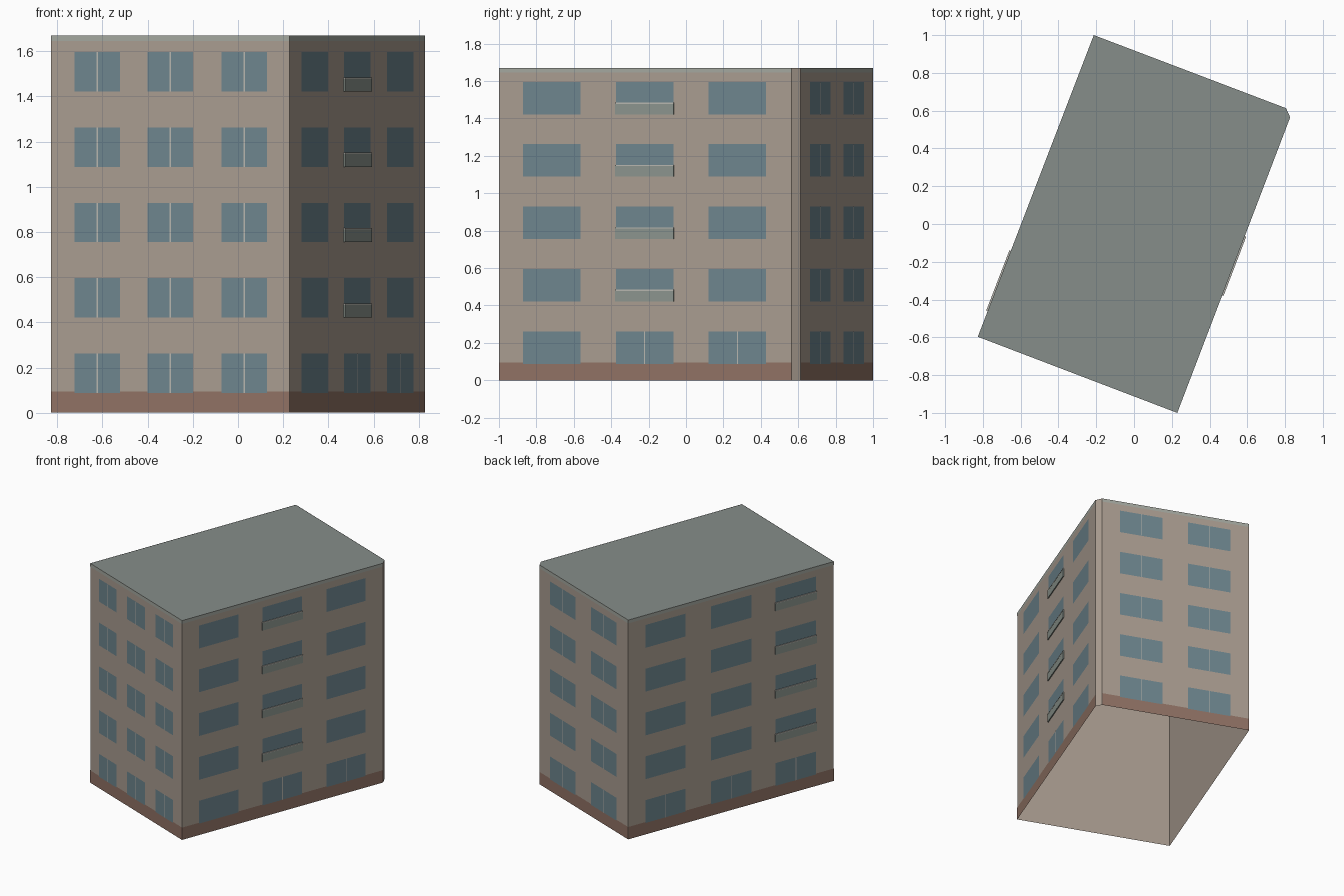
import bpy
from mathutils import Vector

if "Cube" in bpy.data.objects:
    bpy.data.objects.remove(bpy.data.objects["Cube"])

H = 1.67
A, B = Vector((-0.827, -0.597, 0)), Vector((0.229, -1.0, 0))
C, C2, D = Vector((0.827, 0.565, 0)), Vector((0.805, 0.613, 0)), Vector((-0.213, 1.0, 0))
UP = Vector((0, 0, 1))


def material(name, rgb):
    m = bpy.data.materials.new(name)
    m.diffuse_color = (*rgb, 1)
    m.use_nodes = True
    m.node_tree.nodes["Principled BSDF"].inputs["Base Color"].default_value = m.diffuse_color
    return m


WALL = material("wall_tan", (0.40, 0.335, 0.28))
ROOF = material("roof_grey", (0.24, 0.27, 0.255))
TRIM = material("trim_grey", (0.37, 0.39, 0.35))
BASE = material("plinth_brown", (0.28, 0.17, 0.13))
GLASS = material("window_blue", (0.155, 0.235, 0.27))
PANEL = material("balcony_grey", (0.26, 0.30, 0.27))
FRAME = material("frame_light", (0.48, 0.47, 0.43))


def mesh_object(name, verts, faces, mat):
    me = bpy.data.meshes.new(name)
    me.from_pydata([tuple(v) for v in verts], [], faces)
    me.materials.append(mat)
    ob = bpy.data.objects.new(name, me)
    bpy.context.collection.objects.link(ob)
    return ob


class Facade:
    """Wall plane from p to q; places panels by wall fraction u and height z."""

    def __init__(self, name, p, q):
        self.name, self.p, self.d = name, p, q - p
        self.n = self.d.cross(UP).normalized()
        self.length = self.d.length

    def at(self, u, z, out):
        return self.p + self.d * u + UP * z + self.n * out

    def panels(self, part, rects, mat, out):
        verts, faces = [], []
        for u0, u1, z0, z1 in rects:
            i = len(verts)
            verts += [self.at(u, z, out) for u, z in
                      ((u0, z0), (u1, z0), (u1, z1), (u0, z1))]
            faces.append((i, i + 1, i + 2, i + 3))
        if faces:
            mesh_object(f"{self.name}_{part}", verts, faces, mat)

    def boxes(self, part, rects, mat, out):
        verts, faces = [], []
        for u0, u1, z0, z1 in rects:
            i = len(verts)
            for o in (0, out):
                verts += [self.at(u, z, o) for u, z in
                          ((u0, z0), (u1, z0), (u1, z1), (u0, z1))]
            faces.append((i + 4, i + 5, i + 6, i + 7))
            for k in range(4):
                j = (k + 1) % 4
                faces.append((i + k, i + j, i + 4 + j, i + 4 + k))
        if faces:
            mesh_object(f"{self.name}_{part}", verts, faces, mat)


# Wall shell, open underneath, with one narrow bevelled corner
ring = [A, B, C, C2, D]
n = len(ring)
mesh_object("walls", ring + [v + UP * H for v in ring],
            [(i, (i + 1) % n, (i + 1) % n + n, i + n) for i in range(n)], WALL)

# Flat roof
mesh_object("roof", [v + UP * H for v in ring], [tuple(range(n))], ROOF)

# name, ends, column centres, half width, balcony column,
# mullion columns upstairs, mullion columns on the ground floor
facades = [
    ("front", A, B, (0.194, 0.5, 0.81), 0.096, None, (0, 1, 2), (0, 1, 2)),
    ("right", B, C, (0.181, 0.498, 0.815), 0.098, 1, (), (1, 2)),
    ("back", C2, D, (0.265, 0.728), 0.144, None, (0, 1), (0, 1)),
    ("left", D, A, (0.181, 0.5, 0.815), 0.098, 2, (), (0, 1, 2)),
]
for name, p, q, columns, half, balcony, upper, ground in facades:
    f = Facade(name, p, q)
    windows, mullions, balconies, rails = [], [], [], []
    for floor in range(5):
        z0 = 0.088 + floor * 0.3335
        z1 = z0 + 0.174
        for col, u in enumerate(columns):
            windows.append((u - half, u + half, z0, z1))
            if col in (upper if floor else ground):
                w = 0.003 / f.length
                mullions.append((u - w, u + w, z0, z1))
            if floor and col == balcony:
                balconies.append((u - half - 0.002, u + half + 0.002, z0, z0 + 0.056))
                rails.append((u - half - 0.002, u + half + 0.002, z0 + 0.056, z0 + 0.063))
    # Plinth and cornice bands
    f.panels("plinth", [(0, 1, 0, 0.094)], BASE, 0.001)
    f.panels("cornice", [(0, 1, 1.645, H)], TRIM, 0.001)
    # Glazing, mullions and shallow balconies
    f.panels("windows", windows, GLASS, 0.002)
    f.panels("mullions", mullions, FRAME, 0.003)
    f.boxes("balcony_panels", balconies, PANEL, 0.007)
    f.boxes("balcony_rails", rails, FRAME, 0.008)
